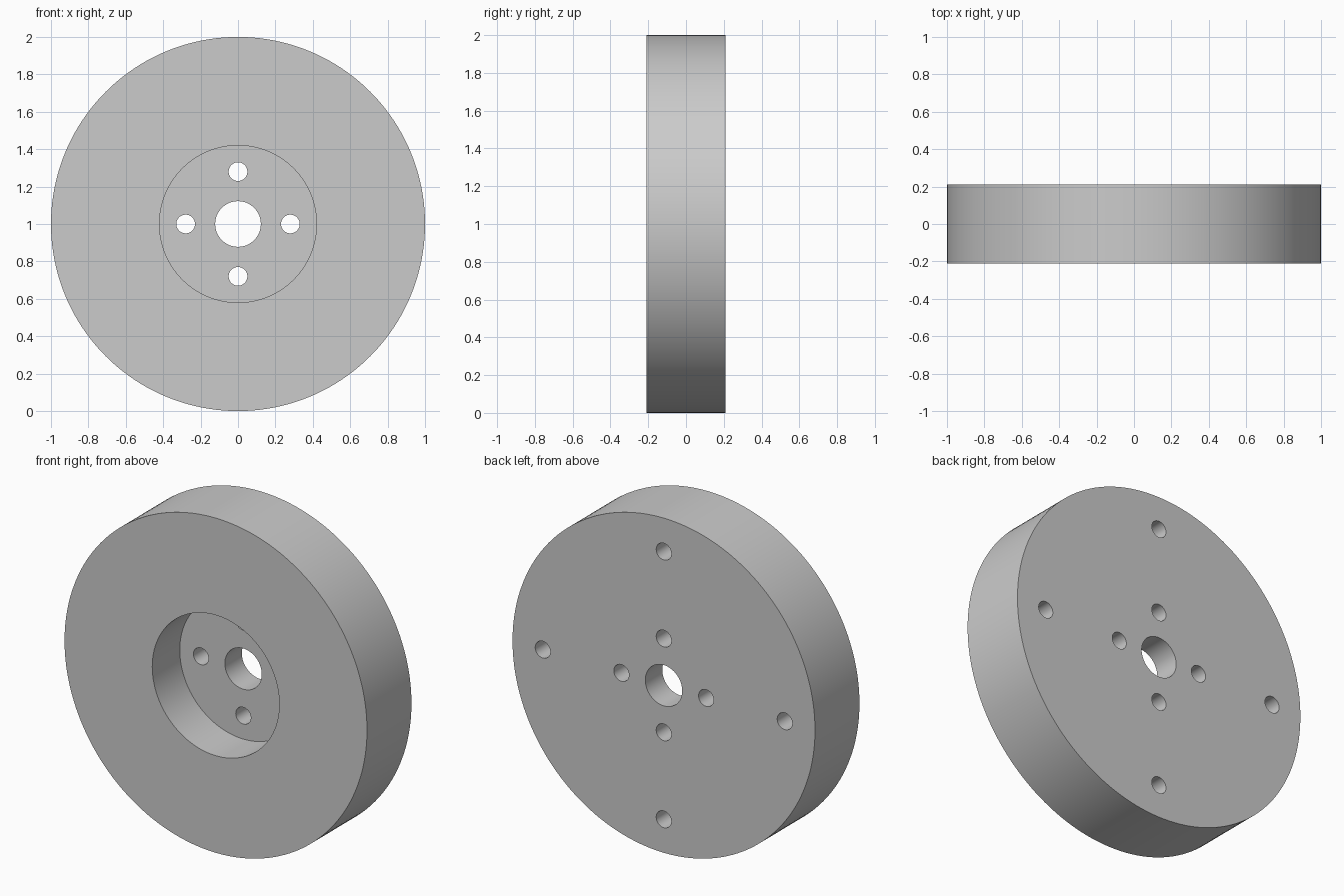
import bpy
import math

cube = bpy.data.objects.get("Cube")
if cube:
    bpy.data.objects.remove(cube, do_unlink=True)

HALF = 0.21           # half thickness of the disc
FLOOR = 0.05          # y of the recess floor
CENTRE_Z = 1.0

grey = bpy.data.materials.new("plain grey")
grey.use_nodes = True
colour = (0.6, 0.6, 0.6, 1.0)
grey.diffuse_color = colour
grey.node_tree.nodes["Principled BSDF"].inputs["Base Color"].default_value = colour


def cylinder(name, radius, y0, y1, x=0.0, z=0.0, sides=48):
    """Cylinder along y, placed relative to the wheel axis."""
    bpy.ops.mesh.primitive_cylinder_add(
        vertices=sides, radius=radius, depth=y1 - y0,
        location=(x, (y0 + y1) / 2, CENTRE_Z + z),
        rotation=(math.pi / 2, 0, 0))
    obj = bpy.context.object
    obj.name = name
    bpy.ops.object.transform_apply(location=True, rotation=True, scale=True)
    obj.data.materials.append(grey)
    return obj


# Solid disc
disc = cylinder("wheel_disc", 1.0, -HALF, HALF, sides=160)

# Front recess and axle bore
cutters = [
    cylinder("recess_cutter", 0.42, -HALF - 0.1, FLOOR, sides=128),
    cylinder("bore_cutter", 0.122, -HALF - 0.2, HALF + 0.1, sides=64),
]

# Bolt holes through the hub, and blind holes in the back near the rim
for i in range(4):
    a = i * math.pi / 2
    dx, dz = math.cos(a), math.sin(a)
    cutters.append(cylinder("bolt_hole_cutter", 0.05, -HALF, HALF + 0.1,
                            0.28 * dx, 0.28 * dz))
    cutters.append(cylinder("rim_hole_cutter", 0.05, -0.04, HALF + 0.1,
                            0.8 * dx, 0.8 * dz))

# Cut each opening, then drop its cutter
bpy.ops.object.select_all(action='DESELECT')
bpy.context.view_layer.objects.active = disc
disc.select_set(True)
for cutter in cutters:
    cutter.hide_render = True
    mod = disc.modifiers.new("cut", 'BOOLEAN')
    mod.operation = 'DIFFERENCE'
    mod.solver = 'EXACT'
    mod.object = cutter
    bpy.ops.object.modifier_apply(modifier=mod.name)
    bpy.data.objects.remove(cutter, do_unlink=True)

bpy.ops.object.shade_smooth_by_angle(angle=math.radians(30))
